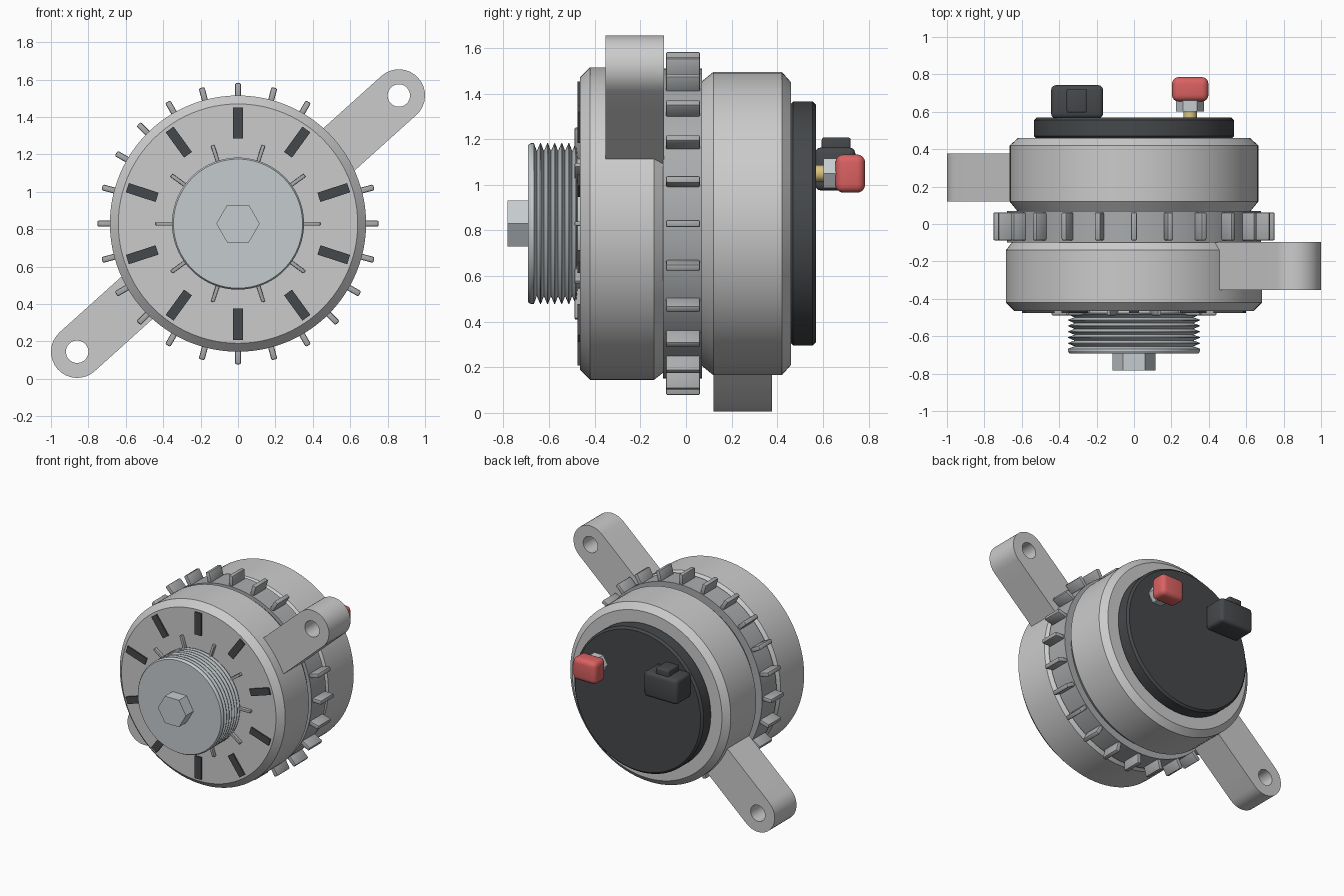
import bpy, bmesh
from math import sin, cos, tau, radians
from mathutils import Matrix, Vector

if "Cube" in bpy.data.objects:
    bpy.data.objects.remove(bpy.data.objects["Cube"])

CZ = 0.83  # height of the main axis, which runs along y


def material(name, rgb):
    m = bpy.data.materials.new(name)
    m.diffuse_color = (*rgb, 1)
    m.use_nodes = True
    m.node_tree.nodes["Principled BSDF"].inputs["Base Color"].default_value = m.diffuse_color
    return m


DARK = material("dark_plastic", (0.06, 0.065, 0.07))
RED = material("red_plastic", (0.70, 0.12, 0.12))
BRASS = material("brass", (0.70, 0.55, 0.22))
STEEL = material("steel", (0.56, 0.60, 0.62))
CORE = material("core_steel", (0.40, 0.41, 0.42))


def finish(name, bm, mat=None, angle=30):
    bmesh.ops.recalc_face_normals(bm, faces=bm.faces)
    me = bpy.data.meshes.new(name)
    bm.to_mesh(me)
    bm.free()
    ob = bpy.data.objects.new(name, me)
    bpy.context.collection.objects.link(ob)
    if mat:
        me.materials.append(mat)
    bpy.ops.object.select_all(action='DESELECT')
    ob.select_set(True)
    bpy.context.view_layer.objects.active = ob
    bpy.ops.object.shade_smooth_by_angle(angle=radians(angle))
    return ob


def lathe(name, profile, mat=None, sides=96, x=0, z=CZ):
    """Solid turned round the y direction from (radius, y) points."""
    bm = bmesh.new()
    rings = [[bm.verts.new((x + r * cos(tau * i / sides), y, z + r * sin(tau * i / sides)))
              for i in range(sides)] for r, y in profile]
    for a, b in zip(rings, rings[1:]):
        for i in range(sides):
            j = (i + 1) % sides
            bm.faces.new((a[i], a[j], b[j], b[i]))
    bm.faces.new(rings[0])
    bm.faces.new(rings[-1])
    return finish(name, bm, mat)


def add_box(bm, lo, hi, bevel=0, segments=2, matrix=Matrix()):
    lo, hi = Vector(lo), Vector(hi)
    m = matrix @ Matrix.Translation((lo + hi) / 2) @ Matrix.Diagonal((*(hi - lo), 1))
    verts = bmesh.ops.create_cube(bm, size=1, matrix=m)["verts"]
    if bevel:
        edges = list({e for v in verts for e in v.link_edges})
        bmesh.ops.bevel(bm, geom=edges, offset=bevel, segments=segments,
                        profile=0.5, affect='EDGES')


def box(name, lo, hi, mat, bevel, segments=3):
    bm = bmesh.new()
    add_box(bm, lo, hi, bevel, segments)
    return finish(name, bm, mat)


def radial(name, count, start, r0, r1, width, y0, y1, mat=None, bevel=0):
    """Ring of bars pointing outward from the main axis."""
    bm = bmesh.new()
    for i in range(count):
        m = Matrix.Translation((0, 0, CZ)) @ Matrix.Rotation(-start - tau * i / count, 4, 'Y')
        add_box(bm, (r0, y0, -width / 2), (r1, y1, width / 2), bevel, 2, m)
    return finish(name, bm, mat)


def lug(name, side, y0, y1):
    """Mounting arm with a round end and a bolt hole."""
    cx, cz, r, hole, n = 0.86, 0.685, 0.14, 0.06, 32
    a = radians(42)
    d, p = Vector((cos(a), sin(a))), Vector((-sin(a), cos(a)))
    c = Vector((cx, cz))
    angles = [tau * (i / n - 0.25) for i in range(n)]
    outer = []
    for t in angles:
        # rear half of the loop is stretched into the housing
        if cos(t) > -1e-6:
            q = c + r * (cos(t) * d + sin(t) * p)
        else:
            k = (t - tau / 4) / (tau / 2)
            back = 0.55 * min(1, 4 * k, 4 * (1 - k))
            off = r if k <= .25 else -r if k >= .75 else r * (1 - 4 * (k - .25))
            q = c - back * d + off * p
        outer.append(q)
    inner = [c + hole * (cos(t) * d + sin(t) * p) for t in angles]
    bm = bmesh.new()
    loops = [[bm.verts.new((side * q.x, y, CZ + side * q.y)) for q in pts]
             for pts, y in ((outer, y0), (outer, y1), (inner, y1), (inner, y0))]
    for k in range(4):
        A, B = loops[k], loops[(k + 1) % 4]
        for i in range(n):
            j = (i + 1) % n
            bm.faces.new((A[i], A[j], B[j], B[i]))
    return finish(name, bm)


# Main body
lathe("front_housing", [(0.64, -0.465), (0.685, -0.42), (0.685, -0.14), (0.65, -0.095)])
lathe("stator_core", [(0.68, -0.10), (0.68, 0.07)], CORE)
radial("stator_fins", 24, 0, 0.66, 0.752, 0.032, -0.088, 0.062, CORE, 0.008)
lathe("rear_housing", [(0.62, 0.065), (0.665, 0.12), (0.665, 0.42), (0.62, 0.46)])
lathe("rear_cover", [(0.52, 0.455), (0.535, 0.47), (0.535, 0.555), (0.52, 0.57)], DARK)

# Mounting arms
lug("front_mounting_arm", 1, -0.352, -0.097)
lug("rear_mounting_arm", -1, 0.12, 0.378)

# Front face details
radial("vent_slots", 10, radians(18), 0.455, 0.622, 0.052, -0.475, -0.45, DARK)
radial("fan_ribs", 10, 0, 0.30, 0.44, 0.02, -0.488, -0.455, CORE, 0.004)

# Pulley with V grooves
profile = [(0.345, -0.692), (0.353, -0.68), (0.353, -0.667)]
for i in range(6):
    y = -0.667 + i * 0.031
    profile += [(0.318, y + 0.013), (0.353, y + 0.028)]
    profile += [(0.353, y + 0.031)]
profile += [(0.30, -0.475), (0.30, -0.455)]
lathe("pulley", profile, STEEL)
lathe("shaft_nut", [(0.116, -0.782), (0.116, -0.68)], STEEL, 6)

# Rear terminal
lathe("terminal_stud", [(0.036, 0.56), (0.036, 0.67)], BRASS, 24, 0.30, 1.05)
lathe("terminal_nut", [(0.075, 0.602), (0.075, 0.66)], STEEL, 6, 0.30, 1.05)
box("terminal_cap", (0.203, 0.655, 0.965), (0.398, 0.785, 1.133), RED, 0.035, 4)

# Rear plug
box("plug_body", (-0.443, 0.565, 0.975), (-0.165, 0.742, 1.163), DARK, 0.025)
box("plug_clip", (-0.36, 0.595, 1.14), (-0.253, 0.722, 1.207), DARK, 0.01)
